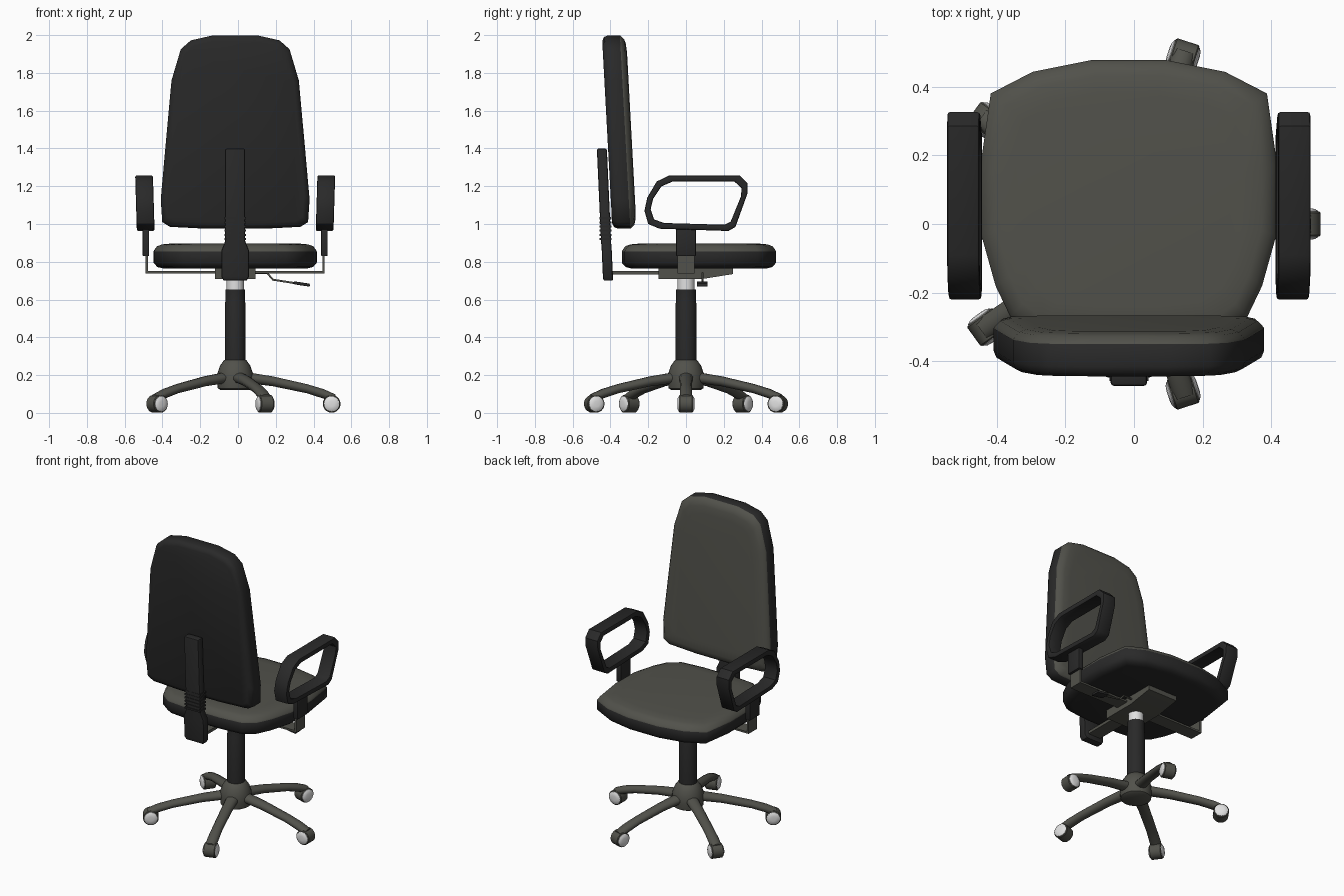
import bpy, bmesh, math
from mathutils import Vector

if "Cube" in bpy.data.objects:
    bpy.data.objects.remove(bpy.data.objects["Cube"])

CX = -0.015   # chair axis


def material(name, rgb):
    m = bpy.data.materials.new(name)
    m.use_nodes = True
    m.diffuse_color = (*rgb, 1)
    node = next(n for n in m.node_tree.nodes if n.type == "BSDF_PRINCIPLED")
    node.inputs["Base Color"].default_value = (*rgb, 1)
    node.inputs["Roughness"].default_value = 0.7
    return m


GREY = material("warm_grey", (0.083, 0.083, 0.07))
BLACK = material("soft_black", (0.022, 0.022, 0.022))
WHITE = material("light_grey", (0.75, 0.75, 0.75))


def finish(name, bm, mats, angle=40):
    bmesh.ops.recalc_face_normals(bm, faces=bm.faces)
    mesh = bpy.data.meshes.new(name)
    bm.to_mesh(mesh)
    bm.free()
    for m in mats:
        mesh.materials.append(m)
    ob = bpy.data.objects.new(name, mesh)
    ob.location.x = CX
    bpy.context.collection.objects.link(ob)
    bpy.ops.object.select_all(action="DESELECT")
    ob.select_set(True)
    bpy.context.view_layer.objects.active = ob
    bpy.ops.object.shade_smooth_by_angle(angle=math.radians(angle))
    return ob


def loft(name, rings, mats, split=99, closed=False, bevel=0, angle=40):
    """Skin a stack of rings; bands from index split on take the second colour."""
    bm = bmesh.new()
    vs = [[bm.verts.new(p) for p in ring] for ring in rings]
    n = len(vs[0])
    for i in range(len(vs) if closed else len(vs) - 1):
        a, b = vs[i], vs[(i + 1) % len(vs)]
        for j in range(n):
            k = (j + 1) % n
            bm.faces.new((a[j], a[k], b[k], b[j])).material_index = int(i >= split)
    if not closed:
        bm.faces.new(vs[0])
        bm.faces.new(vs[-1]).material_index = int(split < 99)
    bmesh.ops.recalc_face_normals(bm, faces=bm.faces)
    if bevel:
        sharp = [e for e in bm.edges if e.calc_face_angle(0) > 1]
        bmesh.ops.bevel(bm, geom=sharp, offset=bevel, segments=2, profile=0.5, affect="EDGES")
    return finish(name, bm, mats, angle)


def box(name, lo, hi, mat, bevel=0):
    rings = [[(x, y, z) for x, y in ((lo[0], lo[1]), (hi[0], lo[1]), (hi[0], hi[1]), (lo[0], hi[1]))]
             for z in (lo[2], hi[2])]
    return loft(name, rings, [mat], bevel=bevel)


def lathe(name, profile, mat, sides=24):
    rings = [[(r * math.cos(a), r * math.sin(a), z)
              for a in (math.tau * i / sides for i in range(sides))] for r, z in profile]
    return loft(name, rings, [mat])


def mirrored(half):
    """Full outline from its right half, listed from one end to the other."""
    return half + [(-x, v) for x, v in reversed(half)]


def inset(outline, d):
    us, vs = zip(*outline)
    cu, cv = (min(us) + max(us)) / 2, (min(vs) + max(vs)) / 2
    su, sv = 1 - 2 * d / (max(us) - min(us)), 1 - 2 * d / (max(vs) - min(vs))
    return [(cu + (u - cu) * su, cv + (v - cv) * sv) for u, v in outline]


# Seat cushion: black shell below, grey pad on top
seat = mirrored([(0.11, 0.477), (0.28, 0.443), (0.402, 0.38), (0.432, 0.17), (0.43, -0.03),
                 (0.388, -0.18), (0.345, -0.27), (0.27, -0.325), (0.12, -0.34)])
seat_levels = [(0.765, 0.05), (0.772, 0.02), (0.795, 0), (0.855, 0), (0.862, 0.004),
               (0.882, 0.018), (0.892, 0.045), (0.897, 0.1)]
loft("seat", [[(x, y, z) for x, y in inset(seat, d)] for z, d in seat_levels],
     [BLACK, GREY], split=3, angle=50)

# Backrest cushion, leaning slightly back
back = mirrored([(0.12, 1.998), (0.235, 1.972), (0.288, 1.925), (0.337, 1.76), (0.37, 1.4),
                 (0.394, 1.13), (0.386, 1.01), (0.345, 0.985), (0.15, 0.975)])
back_levels = [(0, 0.03), (0.01, 0.008), (0.03, 0), (0.095, 0), (0.103, 0.006),
               (0.117, 0.02), (0.124, 0.045), (0.128, 0.09)]
loft("backrest", [[(x, -0.39 - 0.054 * (z - 0.98) + t, z) for x, z in inset(back, d)]
                  for t, d in back_levels], [BLACK, GREY], split=3, angle=50)

# Upright that carries the backrest
upright = [(0.7, 0.06, -0.438), (0.72, 0.073, -0.44), (0.86, 0.073, -0.446),
           (0.91, 0.053, -0.45), (1.4, 0.053, -0.472)]
loft("back_upright", [[(-w, y, z), (w, y, z), (w, y + 0.053, z), (-w, y + 0.053, z)]
                      for z, w, y in upright], [BLACK], bevel=0.01)
for i in range(6):
    z = 0.915 + i * 0.022
    box("upright_rib", (-0.057, -0.457, z), (0.057, -0.395, z + 0.011), BLACK)

# Tilt mechanism under the seat and the bar to the upright
plate = [(-0.145, 0.708), (0.08, 0.708), (0.25, 0.735)]
loft("tilt_mechanism", [[(-0.107, y, z), (0.107, y, z), (0.107, y, 0.768), (-0.107, y, 0.768)]
                        for y, z in plate], [GREY])
box("back_bar", (-0.045, -0.4, 0.733), (0.045, -0.14, 0.752), GREY)

# Height lever and its paddle
curve = bpy.data.curves.new("height_lever", "CURVE")
curve.dimensions = "3D"
curve.bevel_depth = 0.006
curve.bevel_resolution = 1
curve.use_fill_caps = True
path = [(0.1, 0.087, 0.74), (0.17, 0.087, 0.74), (0.2, 0.087, 0.705), (0.33, 0.087, 0.685)]
spline = curve.splines.new("POLY")
spline.points.add(len(path) - 1)
for point, co in zip(spline.points, path):
    point.co = (*co, 1)
curve.materials.append(GREY)
lever = bpy.data.objects.new("height_lever", curve)
lever.location.x = CX
bpy.context.collection.objects.link(lever)
paddle = [(0.31, 0.69), (0.395, 0.677)]
loft("lever_paddle", [[(x, 0.057, z - 0.009), (x, 0.115, z - 0.009), (x, 0.115, z + 0.007),
                       (x, 0.057, z + 0.007)] for x, z in paddle], [BLACK], bevel=0.004)

# Armrests: open loop, stem and angled bracket on each side
loop = [(-0.22, 1.07), (-0.2, 1.0), (-0.14, 0.975), (0.225, 0.963), (0.262, 0.985),
        (0.325, 1.16), (0.326, 1.215), (0.285, 1.257), (-0.09, 1.257), (-0.155, 1.225),
        (-0.205, 1.14)]
for side, label in ((1, "left"), (-1, "right")):
    rings = []
    for d, w in ((0, -0.047), (0, 0.047), (0.033, 0.047), (0.033, -0.047)):
        rings.append([(side * (0.478 + w + 0.03 * (z - 1.11)), y, z) for y, z in inset(loop, d)])
    loft(label + "_armrest", rings, [BLACK], closed=True, bevel=0.008)

    def arm_box(part, x0, x1, w, z0, z1, mat, bevel):
        lo, hi = sorted((side * x0, side * x1))
        box(label + part, (lo, -w, z0), (hi, w, z1), mat, bevel)
    arm_box("_arm_stem", 0.455, 0.49, 0.053, 0.83, 0.975, BLACK, 0.006)
    arm_box("_arm_bracket_upright", 0.462, 0.474, 0.045, 0.74, 0.84, GREY, 0)
    arm_box("_arm_bracket", 0.1, 0.474, 0.045, 0.738, 0.75, GREY, 0)

# Gas column and hub
lathe("piston", [(0.046, 0.6), (0.046, 0.71)], WHITE)
lathe("column", [(0.055, 0.25), (0.055, 0.58), (0.052, 0.59), (0.052, 0.652)], BLACK)
lathe("hub", [(0.075, 0.12), (0.092, 0.13), (0.097, 0.17), (0.094, 0.21), (0.08, 0.25),
              (0.06, 0.278), (0.05, 0.284)], GREY)

# Five legs with hooded casters
sections = [(0.04, 0.19, 0.04, 0.03), (0.2, 0.167, 0.034, 0.027), (0.38, 0.128, 0.032, 0.025),
            (0.47, 0.1, 0.034, 0.026), (0.53, 0.073, 0.034, 0.026)]
caster_r, caster_z = 0.511, 0.048


def disc(u, radius, side=1):
    return [(caster_r + radius * math.cos(a), u * side, caster_z + radius * math.sin(a))
            for a in (math.tau * i / 20 for i in range(20))]


for i in range(5):
    turn = math.tau * i / 5
    leg = [[(r, w * math.cos(a), z + h * math.sin(a))
            for a in (math.tau * (k + 0.5) / 12 for k in range(12))] for r, z, w, h in sections]
    parts = [loft("leg", leg, [GREY]),
             loft("caster_hood", [disc(-0.036, 0.043), disc(-0.032, 0.047),
                                  disc(0.032, 0.047), disc(0.036, 0.043)], [GREY])]
    for s in (-1, 1):
        parts.append(loft("caster_wheel", [disc(0.03, 0.041, s), disc(0.038, 0.04, s),
                                           disc(0.044, 0.03, s), disc(0.046, 0.015, s)], [WHITE]))
    for ob in parts:
        ob.rotation_euler.z = turn
